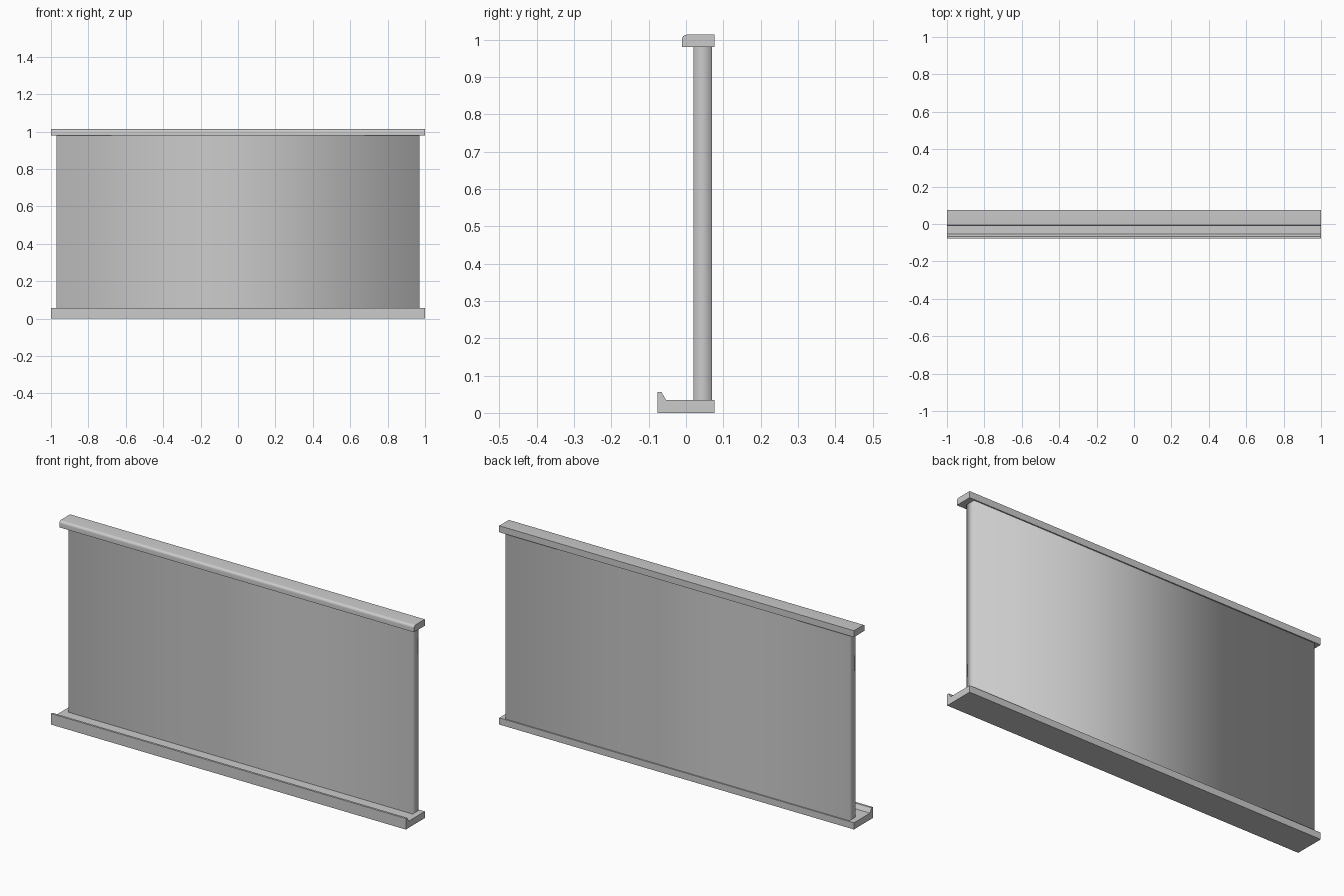
import bpy
import bmesh
from math import sin, cos, pi, radians

cube = bpy.data.objects.get("Cube")
if cube:
    bpy.data.objects.remove(cube, do_unlink=True)

grey = bpy.data.materials.new("light grey")
grey.use_nodes = True
colour = (0.6, 0.6, 0.6, 1)
grey.diffuse_color = colour
grey.node_tree.nodes["Principled BSDF"].inputs["Base Color"].default_value = colour


def extrude_profile(name, profile, start, direction):
    """Sweep a closed outline along one straight direction."""
    bm = bmesh.new()
    face = bm.faces.new([bm.verts.new(start(a, b)) for a, b in profile])
    swept = bmesh.ops.extrude_face_region(bm, geom=[face], use_keep_orig=True)
    verts = [v for v in swept["geom"] if isinstance(v, bmesh.types.BMVert)]
    bmesh.ops.translate(bm, verts=verts, vec=direction)
    bmesh.ops.recalc_face_normals(bm, faces=bm.faces)
    mesh = bpy.data.meshes.new(name)
    bm.to_mesh(mesh)
    bm.free()
    mesh.materials.append(grey)
    obj = bpy.data.objects.new(name, mesh)
    bpy.context.collection.objects.link(obj)
    return obj


def smooth(obj, degrees):
    bpy.ops.object.select_all(action="DESELECT")
    obj.select_set(True)
    bpy.context.view_layer.objects.active = obj
    bpy.ops.object.shade_smooth_by_angle(angle=radians(degrees))


def rail(name, profile):
    obj = extrude_profile(name, profile, lambda y, z: (-1, y, z), (2, 0, 0))
    smooth(obj, 30)


# Bottom rail with a raised front lip
rail("bottom_rail", [(-0.077, 0), (0.076, 0), (0.076, 0.034), (-0.053, 0.034),
                     (-0.066, 0.056), (-0.077, 0.056)])

# Top rail with a rounded upper front edge
r = 0.013
arc = [(0.002 - r * sin(a), 1.0 + r * cos(a))
       for a in (i * pi / 12 for i in range(7))]
rail("top_rail", [(-0.011, 0.98), (0.076, 0.98), (0.076, 1.013)] + arc)

# Panel: shading flows round its vertical corners, top and bottom stay sharp
corners = [(-0.97, 0.02), (0.97, 0.02), (0.97, 0.07), (-0.97, 0.07)]
panel = extrude_profile("panel", corners, lambda x, y: (x, y, 0.034), (0, 0, 0.946))
for poly in panel.data.polygons:
    poly.use_smooth = True
for edge in panel.data.edges:
    a, b = (panel.data.vertices[i].co.z for i in edge.vertices)
    edge.use_edge_sharp = abs(a - b) < 0.01
